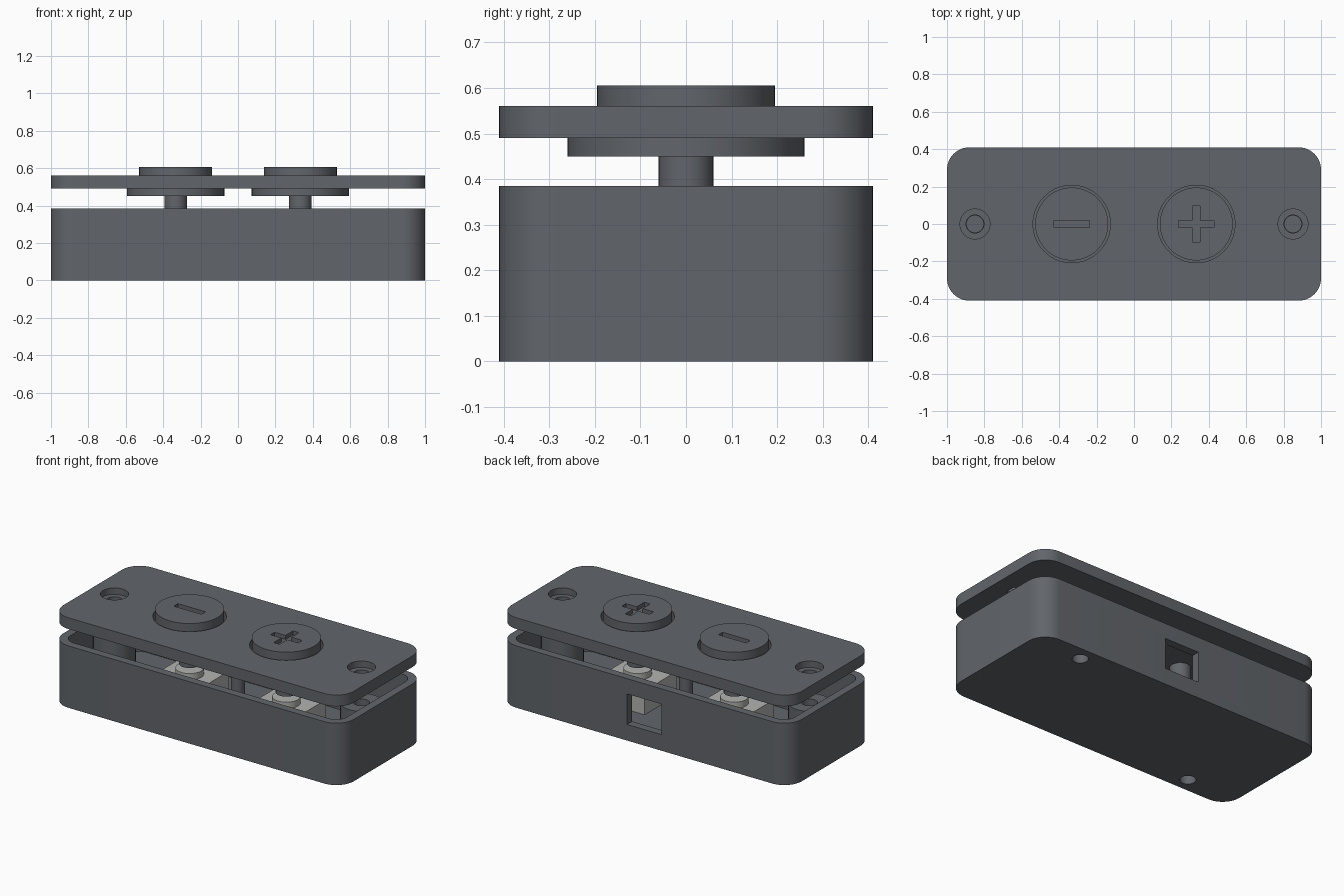
import bpy, bmesh

cube = bpy.data.objects.get("Cube")
if cube:
    bpy.data.objects.remove(cube, do_unlink=True)


def material(name, rgb):
    m = bpy.data.materials.new(name)
    m.use_nodes = True
    m.diffuse_color = (*rgb, 1)
    bsdf = next(n for n in m.node_tree.nodes if n.type == "BSDF_PRINCIPLED")
    bsdf.inputs["Base Color"].default_value = (*rgb, 1)
    return m


dark = material("dark_grey_plastic", (0.12, 0.13, 0.145))
pale = material("pale_grey_switch", (0.45, 0.45, 0.44))


def finish(bm, name, mat):
    mesh = bpy.data.meshes.new(name)
    bm.to_mesh(mesh)
    bm.free()
    obj = bpy.data.objects.new(name, mesh)
    mesh.materials.append(mat)
    bpy.context.collection.objects.link(obj)
    return obj


def box(name, x, y, z, half_x, half_y, height, radius=0, mat=dark):
    """Box standing on z, with optional rounded vertical edges."""
    bm = bmesh.new()
    bmesh.ops.create_cube(bm, size=1)
    for v in bm.verts:
        v.co = (x + v.co.x * half_x * 2, y + v.co.y * half_y * 2,
                z + (v.co.z + 0.5) * height)
    if radius:
        upright = [e for e in bm.edges
                   if abs(e.verts[0].co.z - e.verts[1].co.z) > height / 2]
        bmesh.ops.bevel(bm, geom=upright, offset=radius, segments=12,
                        profile=0.5, affect="EDGES")
    return finish(bm, name, mat)


def disc(name, x, y, z, radius, height, mat=dark):
    """Upright cylinder standing on z."""
    bm = bmesh.new()
    bmesh.ops.create_cone(bm, cap_ends=True, segments=64, radius1=radius,
                          radius2=radius, depth=height)
    bmesh.ops.translate(bm, verts=bm.verts, vec=(x, y, z + height / 2))
    return finish(bm, name, mat)


def combine(obj, others, operation):
    for other in others:
        mod = obj.modifiers.new("combine", "BOOLEAN")
        mod.operation, mod.solver, mod.object = operation, "EXACT", other
        bpy.context.view_layer.objects.active = obj
        bpy.ops.object.modifier_apply(modifier=mod.name)
        bpy.data.objects.remove(other, do_unlink=True)


SIDES = (-1, 1)
LID_SCREW, BUTTON = 0.85, 0.333

# Hollow base with screw bosses, connector opening and underside holes
base = box("base", 0, 0, 0, 1, 0.41, 0.385, 0.12)
combine(base, [box("cavity", 0, 0, 0.05, 0.95, 0.36, 0.5, 0.07)], "DIFFERENCE")
for s in SIDES:
    combine(base, [disc("boss", s * LID_SCREW, 0, 0.03, 0.12, 0.31),
                   disc("standoff", s * 0.655, s * 0.3, 0.03, 0.08, 0.11)], "UNION")
combine(base, [disc("post", 0, 0, 0.03, 0.04, 0.27)], "UNION")
for s in SIDES:
    combine(base, [disc("boss_hole", s * LID_SCREW, 0, 0.1, 0.045, 0.4),
                   disc("foot_hole", s * 0.655, s * 0.32, -0.05, 0.045, 0.1)],
            "DIFFERENCE")
combine(base, [box("opening", 0, 0.4, 0.1, 0.118, 0.09, 0.19)], "DIFFERENCE")

# Lid with button openings and counterbored screw holes
lid = box("lid", 0, 0, 0.49, 1, 0.41, 0.07, 0.12)
for s in SIDES:
    combine(lid, [disc("button_hole", s * BUTTON, 0, 0.4, 0.207, 0.3),
                  disc("screw_hole", s * LID_SCREW, 0, 0.4, 0.048, 0.3),
                  disc("counterbore", s * LID_SCREW, 0, 0.52, 0.08, 0.1)],
            "DIFFERENCE")

# Buttons with flange, stem and engraved sign; switches below them
parts = [base, lid]
for s, sign in zip(SIDES, ("minus", "plus")):
    x = s * BUTTON
    button = disc(sign + "_button", x, 0, 0.47, 0.195, 0.135)
    combine(button, [disc("flange", x, 0, 0.45, 0.26, 0.04),
                     disc("stem", x, 0, 0.265, 0.06, 0.2)], "UNION")
    combine(button, [box("bar", x, 0, 0.58, 0.095, 0.02, 0.1)], "DIFFERENCE")
    if sign == "plus":
        combine(button, [box("bar", x, 0, 0.58, 0.02, 0.095, 0.1)], "DIFFERENCE")
    switch = box(sign + "_switch", x, 0, 0.05, 0.16, 0.16, 0.15, 0, pale)
    plunger = disc(sign + "_plunger", x, 0, 0.2, 0.08, 0.04, pale)
    parts += [button, switch, plunger]

# Smooth round walls, keep edges sharp
bpy.ops.object.select_all(action="DESELECT")
for obj in parts:
    obj.select_set(True)
bpy.context.view_layer.objects.active = base
bpy.ops.object.shade_smooth_by_angle()
